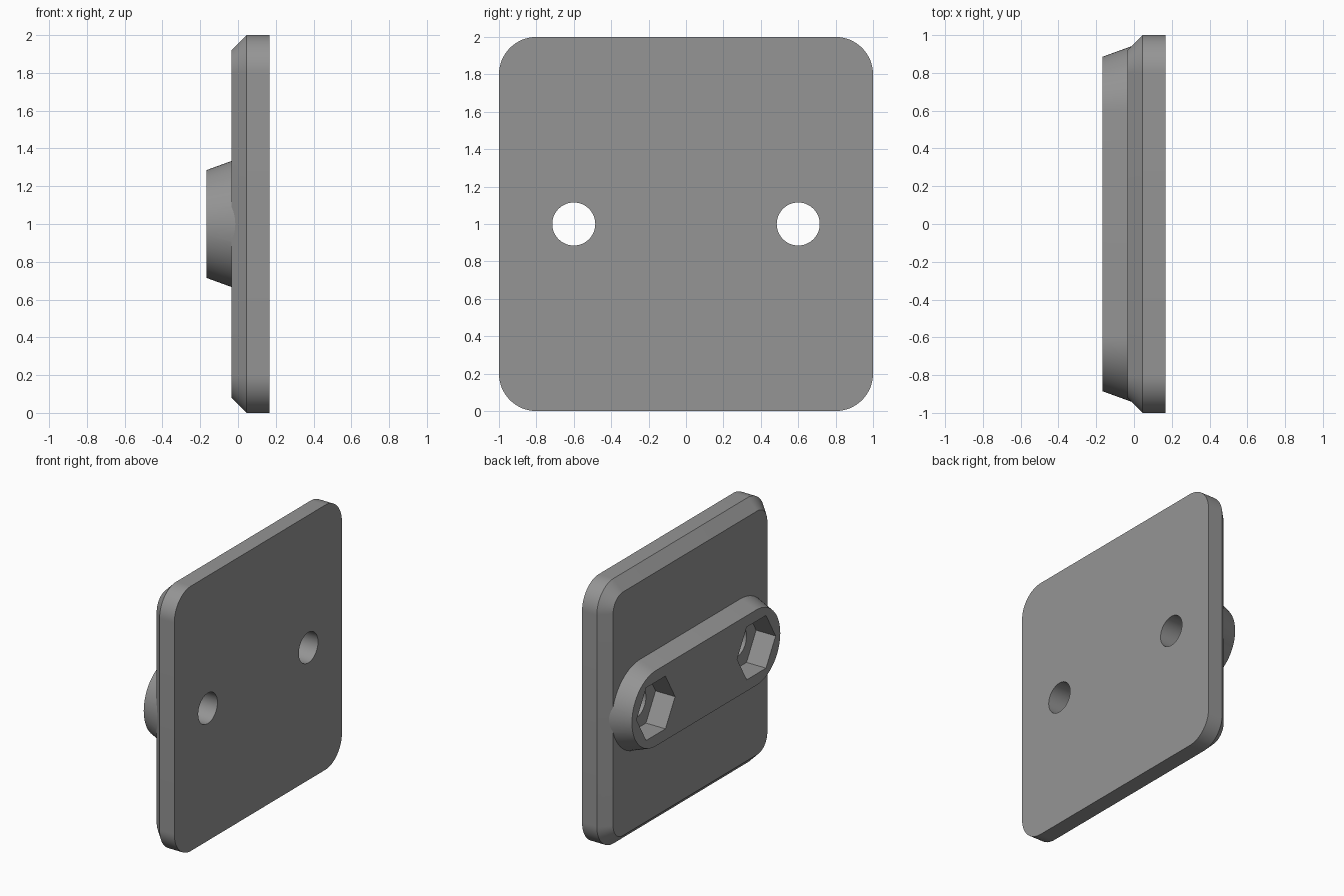
import bpy, bmesh, math

if "Cube" in bpy.data.objects:
    bpy.data.objects.remove(bpy.data.objects["Cube"])

grey = bpy.data.materials.new("mid_grey")
grey.diffuse_color = (0.3, 0.3, 0.3, 1)
grey.use_nodes = True
grey.node_tree.nodes["Principled BSDF"].inputs["Base Color"].default_value = grey.diffuse_color


def rounded_loop(half_y, half_z, r, steps=16):
    """Rounded rectangle in (y, z), centred on z = 1."""
    pts = []
    for q, (sy, sz) in enumerate([(1, 1), (-1, 1), (-1, -1), (1, -1)]):
        for i in range(steps + 1):
            a = math.pi / 2 * (q + i / steps)
            pts.append((sy * (half_y - r) + r * math.cos(a),
                        1 + sz * (half_z - r) + r * math.sin(a)))
    return pts


def polygon_loop(cy, r, n):
    return [(cy + r * math.cos(2 * math.pi * i / n),
             1 + r * math.sin(2 * math.pi * i / n)) for i in range(n)]


def loft(name, sections):
    """Closed solid through matching (x, loop) sections."""
    bm = bmesh.new()
    rings = [[bm.verts.new((x, y, z)) for y, z in loop] for x, loop in sections]
    for a, b in zip(rings, rings[1:]):
        for i in range(len(a)):
            j = (i + 1) % len(a)
            bm.faces.new((a[i], a[j], b[j], b[i]))
    bm.faces.new(rings[0])
    bm.faces.new(rings[-1])
    bmesh.ops.remove_doubles(bm, verts=bm.verts, dist=1e-5)
    bmesh.ops.recalc_face_normals(bm, faces=bm.faces)
    mesh = bpy.data.meshes.new(name)
    bm.to_mesh(mesh)
    bm.free()
    mesh.materials.append(grey)
    obj = bpy.data.objects.new(name, mesh)
    bpy.context.collection.objects.link(obj)
    return obj


def combine(target, tool, operation):
    mod = target.modifiers.new(tool.name, 'BOOLEAN')
    mod.object, mod.operation, mod.solver = tool, operation, 'EXACT'
    bpy.context.view_layer.objects.active = target
    bpy.ops.object.modifier_apply(modifier=mod.name)
    bpy.data.objects.remove(tool)


# Square plate with rounded corners and one chamfered rim
plate = loft("mounting_plate", [
    (0.168, rounded_loop(1, 1, 0.2)),
    (0.045, rounded_loop(1, 1, 0.2)),
    (-0.035, rounded_loop(0.92, 0.92, 0.12))])

# Tapered oblong boss, its draft running on into the plate
boss = loft("boss", [
    (-0.168, rounded_loop(0.885, 0.285, 0.285)),
    (0.0, rounded_loop(0.946, 0.346, 0.346))])
combine(plate, boss, 'UNION')

# Hexagonal nut pockets and round bolt holes
for cy in (-0.6, 0.6):
    hexagon = polygon_loop(cy, 0.23, 6)
    combine(plate, loft("nut_pocket", [(-0.3, hexagon), (-0.005, hexagon)]), 'DIFFERENCE')
    circle = polygon_loop(cy, 0.115, 48)
    combine(plate, loft("bolt_hole", [(-0.3, circle), (0.3, circle)]), 'DIFFERENCE')

# Smooth curved walls, crisp edges
plate.select_set(True)
bpy.context.view_layer.objects.active = plate
bpy.ops.object.shade_smooth_by_angle(angle=math.radians(15))
